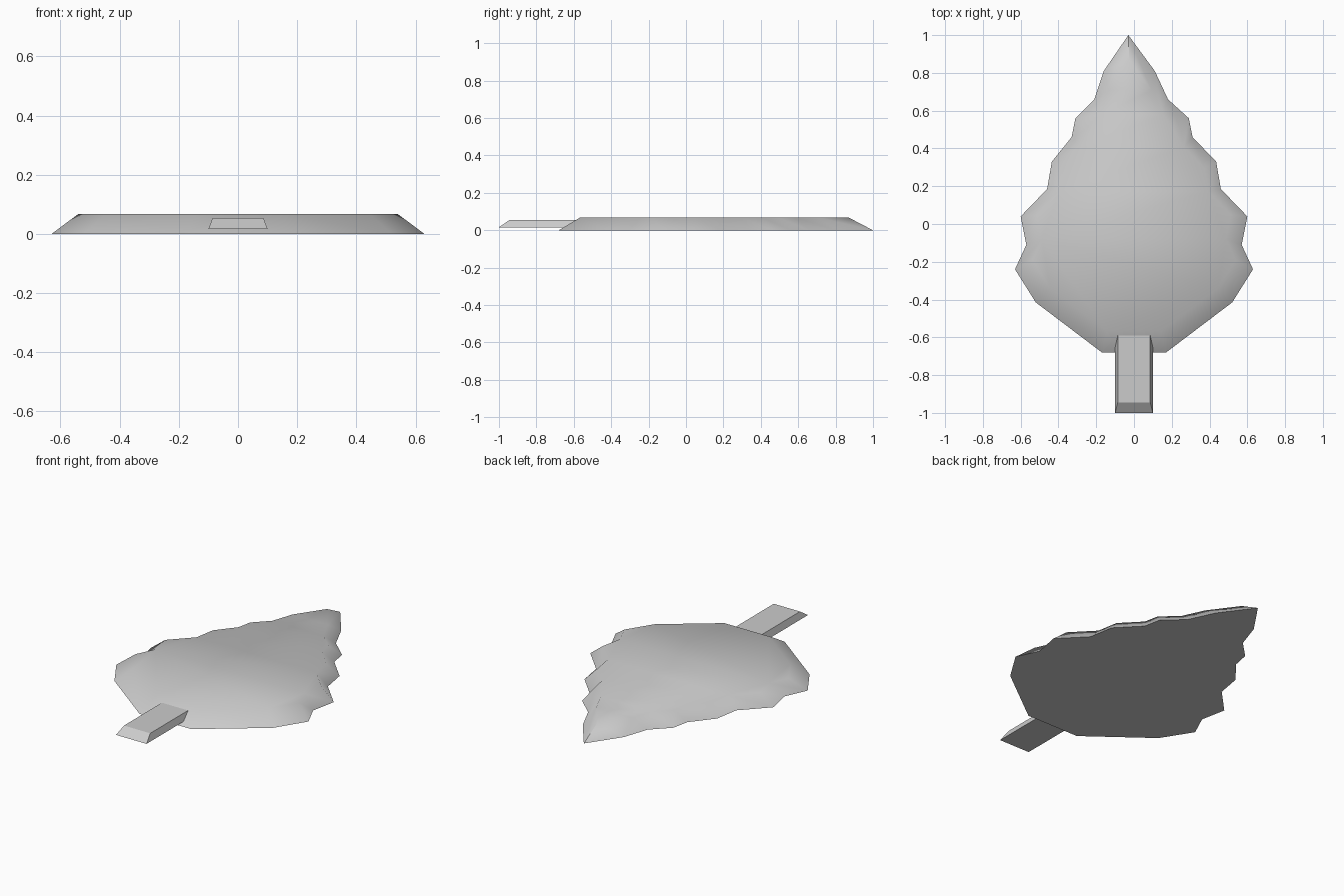
import bpy, bmesh, math

if "Cube" in bpy.data.objects:
    bpy.data.objects.remove(bpy.data.objects["Cube"])


def tapered_slab(name, bottom, top, z0, z1):
    """Closed slab whose lower outline slopes in to a smaller upper outline."""
    bm = bmesh.new()
    low = [bm.verts.new((x, y, z0)) for x, y in bottom]
    high = [bm.verts.new((x, y, z1)) for x, y in top]
    bm.faces.new(low)
    bm.faces.new(high)
    n = len(low)
    for i in range(n):
        j = (i + 1) % n
        bm.faces.new((low[i], low[j], high[j], high[i]))
    bmesh.ops.recalc_face_normals(bm, faces=bm.faces)
    mesh = bpy.data.meshes.new(name)
    bm.to_mesh(mesh)
    bm.free()
    obj = bpy.data.objects.new(name, mesh)
    bpy.context.collection.objects.link(obj)
    return obj


def smooth(obj, degrees):
    bpy.ops.object.select_all(action='DESELECT')
    obj.select_set(True)
    bpy.context.view_layer.objects.active = obj
    bpy.ops.object.shade_smooth_by_angle(angle=math.radians(degrees))


# Serrated leaf edge, right side from tip to base
edge = [(0.11, 0.81), (0.18, 0.66), (0.29, 0.56), (0.31, 0.46),
        (0.435, 0.33), (0.46, 0.185), (0.60, 0.04), (0.57, -0.11),
        (0.63, -0.24), (0.52, -0.415), (0.17, -0.68)]
left = [(-x, y) for x, y in edge]
# The upper left teeth lean slightly outward with the off-centre tip
left[:4] = [(-0.16, 0.81), (-0.21, 0.66), (-0.31, 0.56), (-0.33, 0.46)]
outline = [(-0.03, 1.0)] + edge + left[::-1]

# Leaf blade: upper outline is the lower one shrunk about the leaf's middle
s, cy = 0.855, 0.10
blade_top = [(x * s, cy + (y - cy) * s) for x, y in outline]
blade = tapered_slab("leaf_blade", outline, blade_top, 0.0, 0.068)
smooth(blade, 60)

# Stem: flat bar with sloped sides and end, running into the blade
stem_low = [(-0.1, -1.0), (0.1, -1.0), (0.1, -0.56), (-0.1, -0.56)]
stem_high = [(-0.086, -0.945), (0.086, -0.945), (0.086, -0.56), (-0.086, -0.56)]
stem = tapered_slab("stem", stem_low, stem_high, 0.016, 0.054)
smooth(stem, 30)
